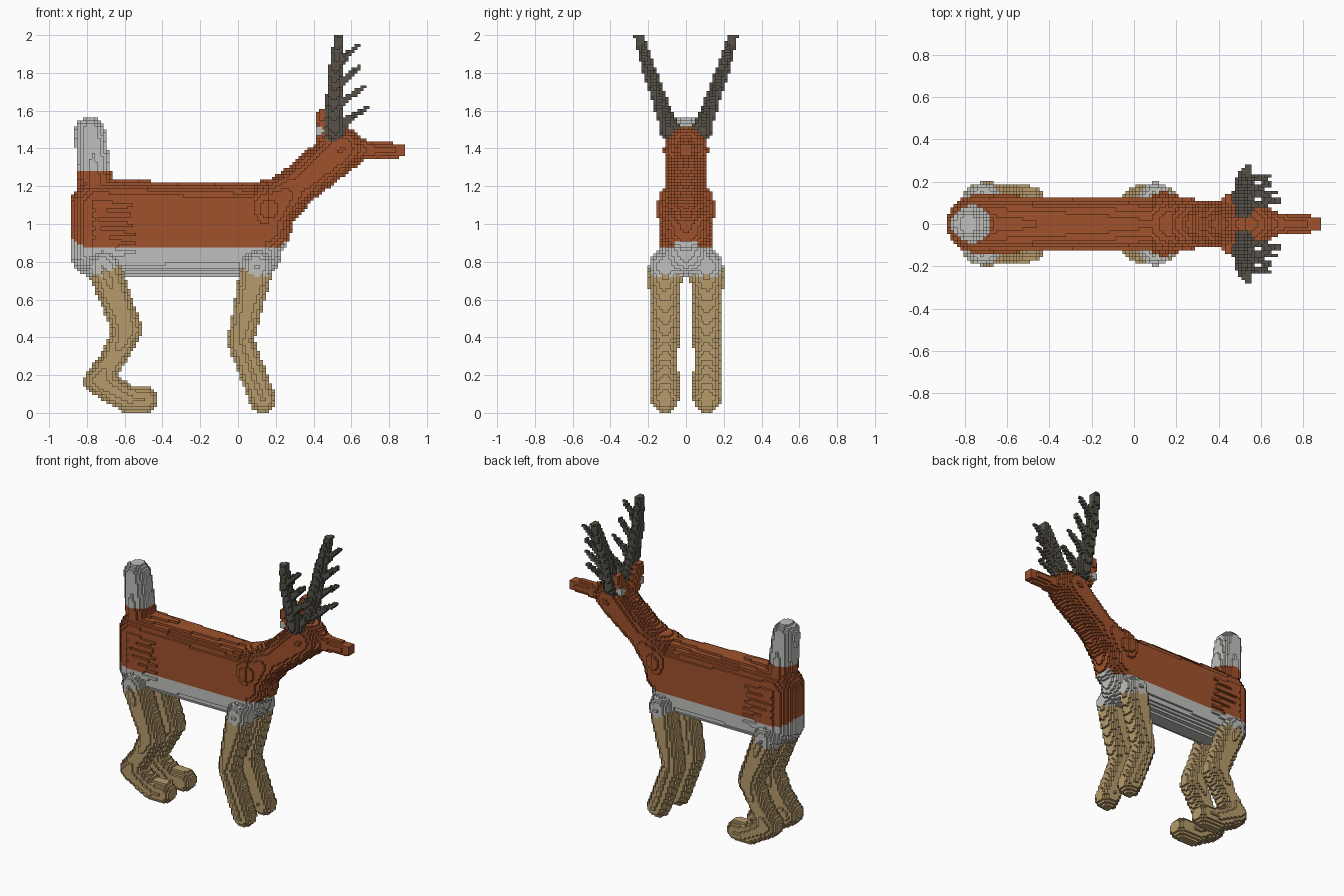
import bpy
import math
from mathutils import Vector

if "Cube" in bpy.data.objects:
    bpy.data.objects.remove(bpy.data.objects["Cube"], do_unlink=True)

H = 2 / 128                      # block size
OFFSET = Vector((0, 0.5, 0.5))   # block centre offset, in blocks


def material(name, rgb):
    mat = bpy.data.materials.new(name)
    mat.use_nodes = True
    mat.diffuse_color = (*rgb, 1)
    mat.node_tree.nodes["Principled BSDF"].inputs["Base Color"].default_value = (*rgb, 1)
    return mat


RUST = material("rust_brown", (0.352, 0.084, 0.026))
GREY = material("pale_grey", (0.53, 0.53, 0.51))
TAN = material("tan", (0.47, 0.33, 0.15))
DARK = material("antler_brown", (0.095, 0.086, 0.067))

parts = []      # (name, cells, materials, colour rule)
filled = set()  # every block claimed so far


def capsule(a, b):
    """Blocks inside a tapered capsule; a and b are (x, y, z, radius)."""
    pa, pb, ra, rb = Vector(a[:3]), Vector(b[:3]), a[3], b[3]
    axis = pb - pa
    length2 = max(axis.length_squared, 1e-9)
    lo = [math.floor((min(a[i] - ra, b[i] - rb)) / H) - 1 for i in range(3)]
    hi = [math.ceil((max(a[i] + ra, b[i] + rb)) / H) + 1 for i in range(3)]
    cells = set()
    for i in range(max(lo[0], -56), min(hi[0], 56) + 1):
        for j in range(max(lo[1], -18), min(hi[1], 17) + 1):
            for k in range(max(lo[2], 0), min(hi[2], 127) + 1):
                p = (Vector((i, j, k)) + OFFSET) * H
                t = min(1, max(0, (p - pa).dot(axis) / length2))
                if (p - pa - axis * t).length <= ra + (rb - ra) * t:
                    cells.add((i, j, k))
    return cells


def chain(points):
    """Blocks along a path of capsules."""
    cells = set()
    for a, b in zip(points, points[1:]):
        cells |= capsule(a, b)
    return cells


def add_part(name, cells, mats, rule=lambda p: 0):
    cells = cells - filled
    filled.update(cells)
    parts.append((name, cells, mats, rule))


def add_pair(name, cells, mats, rule=lambda p: 0):
    """A left part (+y side) and its mirror image."""
    add_part(name + "_far", cells, mats, rule)
    add_part(name + "_near", {(i, -1 - j, k) for i, j, k in cells}, mats, rule)


# Pale hip and shoulder joints
for name, x in (("rear_hip", -0.715), ("front_hip", 0.1)):
    ball = (x, 0.11, 0.775, 0.086)
    add_pair(name, capsule(ball, ball), [GREY])

# Deep rounded body with a pale belly
torso = set()
for n in range(6):
    s = n / 5
    torso |= capsule((-0.75, 0, 0.85 + 0.25 * s, 0.135), (0.10, 0, 0.845 + 0.24 * s, 0.126))
torso |= capsule((0.17, 0, 1.08, 0.13), (0.15, 0, 0.96, 0.13))
add_part("body", torso, [RUST, GREY],
         lambda p: int(p.z < 0.87 + 0.6 * max(0, abs(p.x + 0.3) - 0.5)))

# Shoulder bulge, neck, head and muzzle
add_part("neck", chain([(0.17, 0, 1.08, 0.158), (0.172, 0, 1.08, 0.14), (0.32, 0, 1.205, 0.11),
                        (0.55, 0, 1.395, 0.118)]), [RUST])
add_part("muzzle", chain([(0.58, 0, 1.395, 0.085), (0.70, 0, 1.39, 0.047),
                          (0.87, 0, 1.39, 0.038)]), [RUST])

# Antlers, each with a row of forward tines
antler = chain([(0.515, 0.08, 1.49, 0.056), (0.505, 0.12, 1.6, 0.042),
                (0.512, 0.19, 1.8, 0.036), (0.535, 0.252, 2.0, 0.026)])
for x, y, z, reach in ((0.54, 0.09, 1.52, 0.15), (0.53, 0.13, 1.62, 0.13),
                       (0.53, 0.165, 1.73, 0.11), (0.53, 0.205, 1.84, 0.10)):
    antler |= chain([(x, y, z, 0.024), (x + 0.5 * reach, y + 0.01, z + 0.055, 0.018),
                     (x + reach, y + 0.02, z + 0.10, 0.0137)])
add_pair("antler", antler, [DARK])

# Ears with pale spots at the base
spot = (0.432, 0.108, 1.492, 0.025)
add_pair("ear_spot", capsule(spot, spot), [GREY])
add_pair("ear", capsule((0.45, 0.06, 1.46, 0.04), (0.448, 0.11, 1.578, 0.035)), [RUST])

# Upright tail, pale above a rust base
add_part("tail", capsule((-0.752, 0, 1.2, 0.092), (-0.783, 0, 1.485, 0.082)),
         [GREY, RUST], lambda p: int(p.z < 1.285))

# Bent legs
add_pair("rear_leg", chain([(-0.70, 0.11, 0.74, 0.088), (-0.585, 0.11, 0.44, 0.079),
                            (-0.665, 0.11, 0.28, 0.066), (-0.74, 0.11, 0.17, 0.076),
                            (-0.58, 0.11, 0.071, 0.072), (-0.492, 0.11, 0.071, 0.07)]), [TAN])
add_pair("front_leg", chain([(0.09, 0.11, 0.73, 0.085), (0.015, 0.11, 0.38, 0.07),
                             (0.13, 0.11, 0.071, 0.071)]), [TAN])

# Exposed block sides: neighbour step and the corner loop of that side
SIDES = []
for axis in range(3):
    u, v = (axis + 1) % 3, (axis + 2) % 3
    for sign in (0, 1):
        loop = []
        for cu, cv in ((0, 0), (1, 0), (1, 1), (0, 1)):
            c = [0, 0, 0]
            c[axis], c[u], c[v] = sign, cu, cv
            loop.append(tuple(c))
        step = [0, 0, 0]
        step[axis] = 2 * sign - 1
        SIDES.append((tuple(step), loop if sign else loop[::-1]))

# Turn each part into a mesh of its visible block sides
for name, cells, mats, rule in parts:
    index, verts, faces, slots = {}, [], [], []
    for i, j, k in sorted(cells):
        slot = rule((Vector((i, j, k)) + OFFSET) * H)
        for step, loop in SIDES:
            if (i + step[0], j + step[1], k + step[2]) in filled:
                continue
            face = []
            for c in loop:
                key = (i + c[0], j + c[1], k + c[2])
                if key not in index:
                    index[key] = len(verts)
                    verts.append(((key[0] - 0.5) * H, key[1] * H, key[2] * H))
                face.append(index[key])
            faces.append(face)
            slots.append(slot)
    mesh = bpy.data.meshes.new(name)
    mesh.from_pydata(verts, [], faces)
    for mat in mats:
        mesh.materials.append(mat)
    mesh.polygons.foreach_set("material_index", slots)
    mesh.update()
    bpy.context.collection.objects.link(bpy.data.objects.new(name, mesh))
